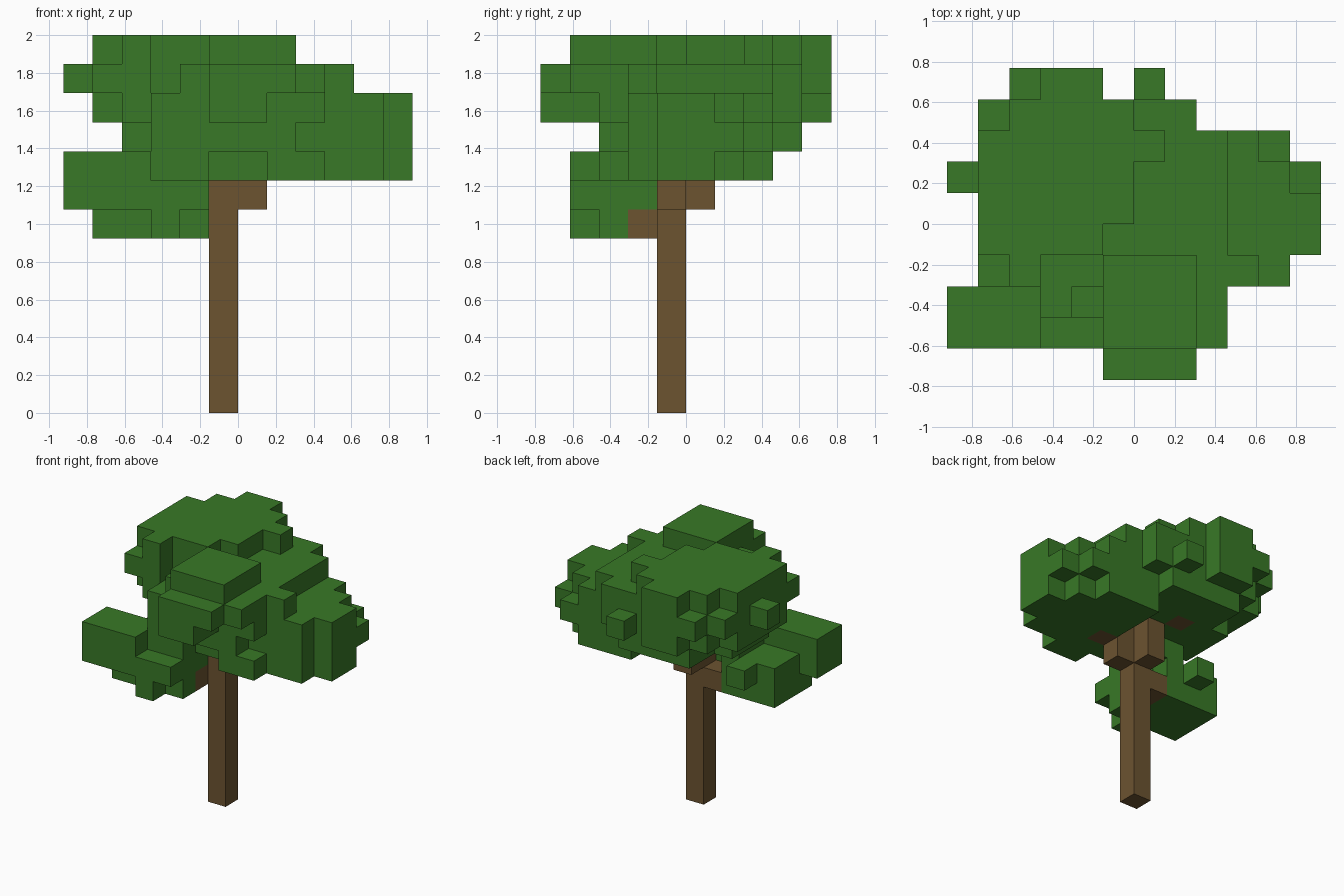
import bpy
import bmesh
from itertools import product
from mathutils import Vector

cube = bpy.data.objects.get("Cube")
if cube:
    bpy.data.objects.remove(cube, do_unlink=True)

UNIT = 2 / 13                      # edge of one block
CENTRE = Vector((6, 5, 0))         # grid point above the origin
SIDES = [Vector(d) for d in ((1, 0, 0), (-1, 0, 0), (0, 1, 0),
                             (0, -1, 0), (0, 0, 1), (0, 0, -1))]


def make_material(name, colour):
    material = bpy.data.materials.new(name)
    material.use_nodes = True
    material.diffuse_color = (*colour, 1)
    shader = material.node_tree.nodes["Principled BSDF"]
    shader.inputs["Base Color"].default_value = (*colour, 1)
    shader.inputs["Roughness"].default_value = 0.9
    return material


def slab(bottom, *areas, height=1):
    """Blocks filling areas (left, right, front, back) at a given level."""
    blocks = set()
    for left, right, front, back in areas:
        blocks |= set(product(range(left, right), range(front, back),
                              range(bottom, bottom + height)))
    return blocks


def build_blocks(name, blocks, material):
    """Skin the outside of a set of blocks and merge its flat areas."""
    bm = bmesh.new()
    for block in blocks:
        middle = Vector(block) + Vector((0.5, 0.5, 0.5))
        for normal in SIDES:
            neighbour = tuple(int(a + b) for a, b in zip(block, normal))
            if neighbour in blocks:
                continue
            across = Vector((normal.y, normal.z, normal.x))
            up = normal.cross(across)
            corners = [middle + (normal + across * a + up * b) / 2
                       for a, b in ((-1, -1), (1, -1), (1, 1), (-1, 1))]
            bm.faces.new([bm.verts.new((c - CENTRE) * UNIT) for c in corners])
    bmesh.ops.remove_doubles(bm, verts=bm.verts, dist=UNIT / 100)
    bmesh.ops.dissolve_limit(bm, angle_limit=0.01, verts=bm.verts, edges=bm.edges)
    mesh = bpy.data.meshes.new(name)
    bm.to_mesh(mesh)
    bm.free()
    mesh.materials.append(material)
    obj = bpy.data.objects.new(name, mesh)
    bpy.context.collection.objects.link(obj)


bark = make_material("bark brown", (0.15, 0.087, 0.03))
leaf = make_material("leaf green", (0.04, 0.19, 0.02))

# Trunk with short stepped branches
wood = slab(0, (5, 6, 4, 5), height=9)
wood |= slab(6, (4, 5, 3, 5))
wood |= slab(7, (6, 7, 4, 5), (5, 6, 5, 6))
wood |= slab(8, (6, 8, 4, 5), (5, 6, 5, 6))
wood |= slab(9, (4, 5, 6, 7))

# Low bough at the front right
bough = slab(6, (1, 4, 2, 5), (3, 4, 1, 2), (4, 5, 2, 3))
bough |= slab(7, (0, 5, 1, 3), (1, 5, 3, 4), (1, 4, 4, 5), (2, 3, 5, 6))
bough |= slab(8, (0, 3, 1, 3))

# Canopy, tier by tier
canopy = slab(8, (3, 5, 2, 5), (7, 9, 2, 3), (5, 11, 3, 4),
              (7, 11, 4, 7), (11, 12, 4, 6), (7, 10, 7, 8))
canopy |= slab(9, (2, 12, 4, 7), (3, 11, 3, 4), (3, 8, 2, 3),
               (3, 11, 7, 8), (3, 7, 8, 9))
canopy |= slab(10, (1, 11, 4, 7), (11, 12, 4, 6), (1, 10, 7, 8),
               (2, 8, 8, 9), (3, 5, 9, 10), (6, 7, 9, 10),
               (2, 11, 3, 4), (3, 9, 2, 3), (5, 7, 0, 2))
canopy |= slab(11, (1, 9, 4, 8), (0, 1, 6, 7), (1, 8, 8, 9),
               (2, 5, 9, 10), (1, 3, 3, 4), (5, 10, 3, 4),
               (4, 9, 2, 3), (5, 9, 1, 2), (5, 8, 0, 1))

# Two raised crowns
crown = slab(12, (1, 5, 4, 8), (5, 6, 5, 9), (6, 7, 7, 8),
             (2, 5, 8, 9), (3, 5, 9, 10), (2, 3, 3, 4), (5, 8, 1, 4))

build_blocks("trunk", wood, bark)
build_blocks("foliage", (bough | canopy | crown) - wood, leaf)
